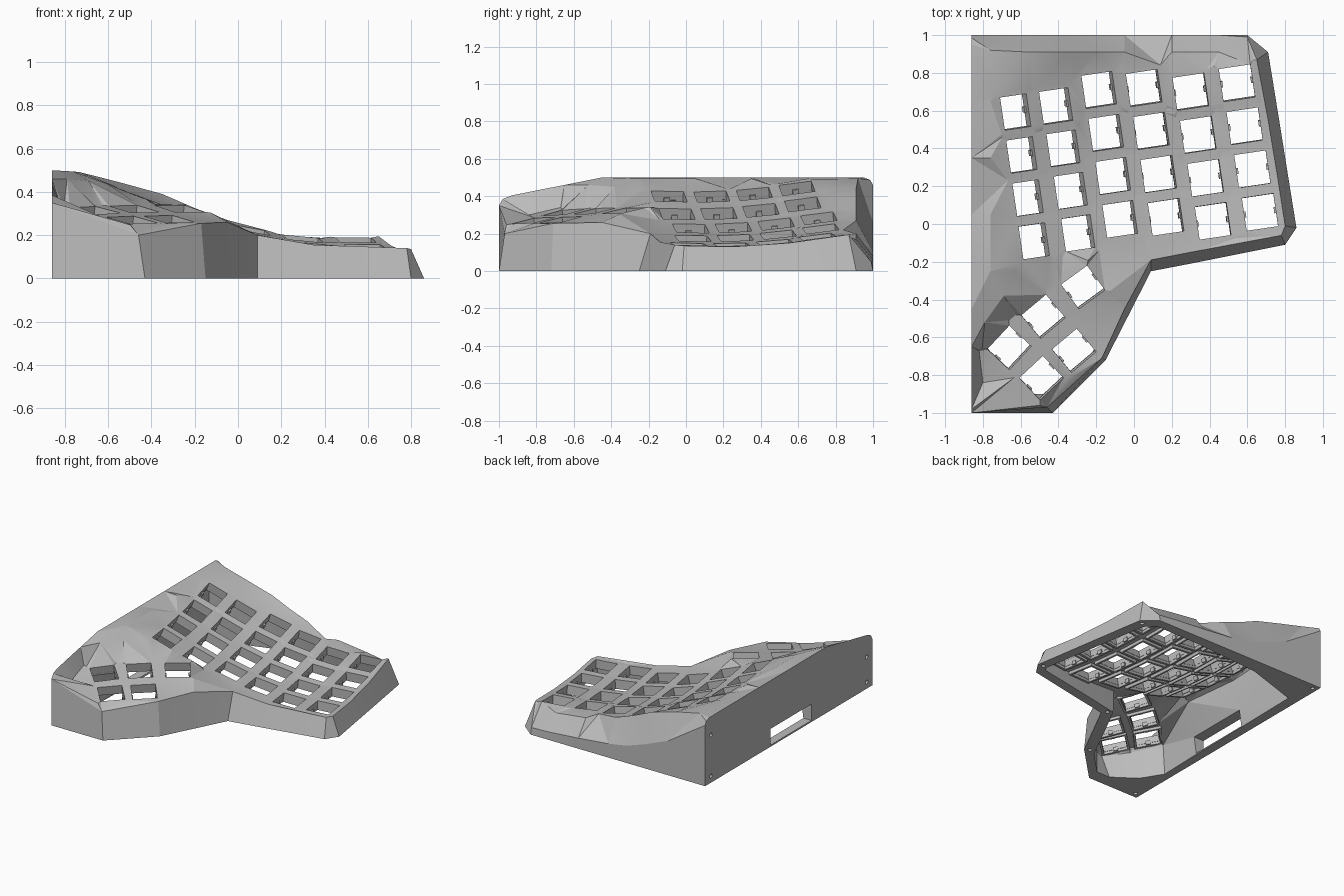
import bpy, bmesh, math
from mathutils import Vector
from mathutils.geometry import delaunay_2d_cdt

cube = bpy.data.objects.get("Cube")
if cube:
    bpy.data.objects.remove(cube, do_unlink=True)

grey = bpy.data.materials.new("plain grey plastic")
grey.use_nodes = True
grey.diffuse_color = (0.5, 0.5, 0.5, 1)
grey.node_tree.nodes["Principled BSDF"].inputs["Base Color"].default_value = (0.5, 0.5, 0.5, 1)

LEAN = math.radians(8.4)
PLATE = .05


def lerp(knots, t):
    for (a, p), (b, q) in zip(knots, knots[1:]):
        if t <= b:
            break
    return p + (q - p) * (t - a) / (b - a)


def main_height(x, y):
    """Dished surface of the finger keys: falls across the columns, rises to the back."""
    u = x * math.cos(LEAN) + y * math.sin(LEAN)
    v = y * math.cos(LEAN) - x * math.sin(LEAN)
    across = [(-.8, .5), (-.54, .4), (-.3, .305), (-.07, .228), (.17, .175), (.42, .14), (.67, .135), (.92, .135)]
    along = [(-.25, .01), (0, 0), (.22, 0), (.45, .015), (.68, .045), (.95, .08)]
    return lerp(across, u) + lerp(along, v)


def thumb_height(x, y):
    return .3 - .11 * (x + .45) + .16 * (y + .6)


class Key:
    """A switch hole: a tilted square lying on a height function."""

    def __init__(self, x, y, angle, width, depth, height):
        s = .1
        gx = (height(x + s, y) - height(x - s, y)) / (2 * s)
        gy = (height(x, y + s) - height(x, y - s)) / (2 * s)
        c, n = math.cos(angle), math.sin(angle)
        self.centre = Vector((x, y, height(x, y)))
        self.ex = Vector((c, n, gx * c + gy * n))
        self.ey = Vector((-n, c, -gx * n + gy * c))
        self.normal = self.ex.cross(self.ey).normalized()
        self.w, self.d = width / 2, depth / 2

    def at(self, lx, ly, drop=0):
        return self.centre + self.ex * lx + self.ey * ly - self.normal * drop

    def square(self, margin=0, drop=0):
        w, d = self.w + margin, self.d + margin
        return [self.at(i * w, j * d, drop) for i, j in ((-1, -1), (1, -1), (1, 1), (-1, 1))]


# Finger keys: one front and one back key per column, with two between
keys = []
columns = [(-.529, -.09, -.627, .593, .14), (-.296, -.048, -.413, .624, .155), (-.074, .026, -.185, .71, .163),
           (.169, .037, .053, .72, .168), (.418, .016, .3, .7, .168), (.667, .063, .545, .746, .168)]
for x0, y0, x1, y1, width in columns:
    for row in range(4):
        t = row / 3
        keys.append(Key(x0 + (x1 - x0) * t, y0 + (y1 - y0) * t, LEAN, width, .175, main_height))

# Thumb keys
for x, y, degrees in [(-.66, -.655, 47), (-.48, -.49, 40), (-.27, -.335, 36), (-.49, -.815, 43), (-.317, -.67, 40)]:
    keys.append(Key(x, y, math.radians(degrees), .17, .16, thumb_height))


def panel(bm, outer, holes, axes, extra=()):
    """Fill a loop, leaving its holes open, triangulated along two axes."""
    points, edges = [], []
    for loop in [outer] + holes:
        n, start = len(loop), len(points)
        edges += [(start + i, start + (i + 1) % n) for i in range(n)]
        points += [Vector(p) for p in loop]
    points += [Vector(p) for p in extra]
    flat = [Vector((p[axes[0]], p[axes[1]])) for p in points]

    def kept(p):
        odd = False
        for i, j in edges:
            a, b = flat[i], flat[j]
            if (a.y > p.y) != (b.y > p.y) and p.x < a.x + (p.y - a.y) * (b.x - a.x) / (b.y - a.y):
                odd = not odd
        return odd

    coords, _, faces, source, _, _ = delaunay_2d_cdt(flat, edges, [], 0, 1e-5)
    verts = [bm.verts.new(points[s[0]]) if s else None for s in source]
    for f in faces:
        if all(verts[i] for i in f) and kept(sum((coords[i] for i in f), Vector((0, 0))) / len(f)):
            bm.faces.new([verts[i] for i in f])


def bridge(bm, low, high, closed=True):
    """Quads between two rows of points."""
    for i in range(0 if closed else 1, len(low)):
        bm.faces.new([bm.verts.new(p) for p in (low[i - 1], low[i], high[i], high[i - 1])])


def tube(bm, ring, depth):
    """Blind screw hole sunk from a ring."""
    end = [p + Vector(depth) for p in ring]
    bridge(bm, ring, end)
    bm.faces.new([bm.verts.new(p) for p in end])


def circle(centre, axes, radius=.015, sides=12):
    ring = []
    for i in range(sides):
        p = Vector(centre)
        p[axes[0]] += radius * math.cos(i * math.tau / sides)
        p[axes[1]] += radius * math.sin(i * math.tau / sides)
        ring.append(p)
    return ring


def inset(loop, width):
    result = []
    for i, p in enumerate(loop):
        before, after = p - loop[i - 1], loop[(i + 1) % len(loop)] - p
        a = Vector((-before.y, before.x, 0)).normalized()
        b = Vector((-after.y, after.x, 0)).normalized()
        result.append(p + (a + b) * width / (1 + a.dot(b)))
    return result


def finish(bm, name):
    bmesh.ops.remove_doubles(bm, verts=bm.verts[:], dist=1e-4)
    bmesh.ops.recalc_face_normals(bm, faces=bm.faces[:])
    mesh = bpy.data.meshes.new(name)
    bm.to_mesh(mesh)
    bm.free()
    mesh.materials.append(grey)
    obj = bpy.data.objects.new(name, mesh)
    bpy.context.collection.objects.link(obj)
    bpy.ops.object.select_all(action='DESELECT')
    obj.select_set(True)
    bpy.context.view_layer.objects.active = obj


# Outer wall: top edge and matching foot, counter-clockwise from the front corner
L = -.86
wall = [((L, -1, .35), (L, -1)), ((-.46, -.97, .2), (-.43, -1)), ((-.17, -.71, .255), (-.15, -.72)),
        ((-.05, -.45, .26), (-.03, -.485)), ((.09, -.19, .2), (.09, -.25)), ((.35, -.14, .155), (.35, -.2)),
        ((.78, -.06, .14), (.8, -.11)), ((.8, -.01, .135), (.86, -.02)), ((.76, .25, .13), (.819, .234)),
        ((.71, .55, .15), (.769, .547)), ((.65, .87, .195), (.71, .91)), ((.6, .99, .05), (.6, 1))]
back = [(.45, .06, .17), (.2, .08, .2), (-.05, .105, .27), (-.2, .13, .325), (-.35, .18, .39), (-.55, .26, .445)]
wall += [((x, 1, low), (x, 1)) for x, low, _ in back] + [((L, 1, .46), (L, 1))]
rim = [Vector(t) for t, _ in wall]
foot = [Vector((x, y, 0)) for _, (x, y) in wall]
crest = (.92, .65, .35, .05, -.25)
side_profile = [(.985, .487), (.95, .5)] + [(y, .5) for y in crest]
side_profile += [(-.45, .5), (-.65, .46), (-.8, .431), (-.93, .405), (-.98, .385)]
side_edge = [Vector((L, y, z)) for y, z in side_profile]

# Lining: plate edge and matching foot, in the same order
lining = [((-.81, -.65, .25), (-.8, -.62)), ((-.66, -.82, .21), (-.7, -.78)), ((-.5, -.945, .175), (-.53, -.9)),
          ((-.44, -.925, .18), (-.42, -.9)), ((-.185, -.7, .21), (-.24, -.72)), ((-.1, -.43, .21), (-.11, -.46)),
          ((.05, -.16, .15), (.03, -.19)), ((.35, -.105, .1), (.35, -.125)), ((.77, -.045, .09), (.77, -.045)),
          ((.785, 0, .088), (.785, -.01)), ((.64, .855, .14), (.635, .86)), ((.57, .885, .13), (.56, .925)),
          ((.2, .885, .14), (.2, .92)), ((-.1, .88, .22), (-.1, .9)), ((-.36, .85, .32), (-.36, .88)),
          ((-.75, .73, .41), (-.78, .745))]
in_rim = [Vector(t) for t, _ in lining]
in_foot = [Vector((x, y, 0)) for _, (x, y) in lining]
in_side = [Vector((-.74, .2, .37)), Vector((-.68, -.22, .36))]

shell = bmesh.new()

# Key surface with its switch holes, a ridge behind them and a crest beside them
support = [p for k in keys for p in k.square(.02)]
support += [(x, .91, high) for x, _, high in back] + [(-.76, y, .494) for y in crest]
support += [(-.63, -.25, .435), (-.69, -.38, .45), (-.79, -.52, .46), (-.82, -.67, .34), (-.8, -.84, .3)]
panel(shell, rim + side_edge, [k.square() for k in keys], (0, 1), support)

# Underside of the key plate and the hole sides
under = [p for k in keys for p in k.square(.02, PLATE)]
panel(shell, in_rim + in_side, [k.square(0, PLATE) for k in keys], (0, 1), under)
for k in keys:
    bridge(shell, k.square(), k.square(0, PLATE))

# Sloping walls outside and inside
bridge(shell, foot, rim, closed=False)
bridge(shell, in_foot, in_rim, closed=False)

# Flat inner side with cable window and screw holes
corners = [(-.27, .012), (.22, .012), (.22, .135), (-.27, .135)]
window = [Vector((L, y, z)) for y, z in corners]
in_window = [Vector((-.795 + z * .15, y, z)) for y, z in corners]
side_screws = [circle((L, y, z), (1, 2)) for y, z in ((-.93, .05), (-.93, .24), (.93, .05), (.93, .36))]
panel(shell, [foot[0], foot[-1], rim[-1]] + side_edge + [rim[0]], [window] + side_screws, (1, 2))
panel(shell, [in_foot[0], in_foot[-1], in_rim[-1]] + in_side + [in_rim[0]], [in_window], (1, 2))
bridge(shell, window, in_window)

# Bottom lip with screw holes
screw_points = inset(foot, .04)
foot_screws = [circle(screw_points[i], (0, 1)) for i in (0, 2, 4, 7, 10, -1)]
panel(shell, foot, [in_foot] + foot_screws, (0, 1))
for rings, depth in ((side_screws, (.03, 0, 0)), (foot_screws, (0, 0, .04))):
    for ring in rings:
        tube(shell, ring, depth)

finish(shell, "case_shell")
bpy.ops.object.shade_smooth_by_angle(angle=math.radians(17))

# Socket frames under the holes, with a small clip on each side
sockets = bmesh.new()
for k in keys:
    loops = [k.square(m, d) for m, d in ((.002, .04), (.018, .04), (.018, .07), (.002, .07))]
    for i in range(4):
        bridge(sockets, loops[i - 1], loops[i])
    for s in (-1, 1):
        ends = [[k.at(s * k.w + i * .009, j * .016, d) for i, j in ((-1, -1), (1, -1), (1, 1), (-1, 1))]
                for d in (.065, .035)]
        bridge(sockets, *ends)
        for end in ends:
            sockets.faces.new([sockets.verts.new(p) for p in end])
finish(sockets, "switch_sockets")
